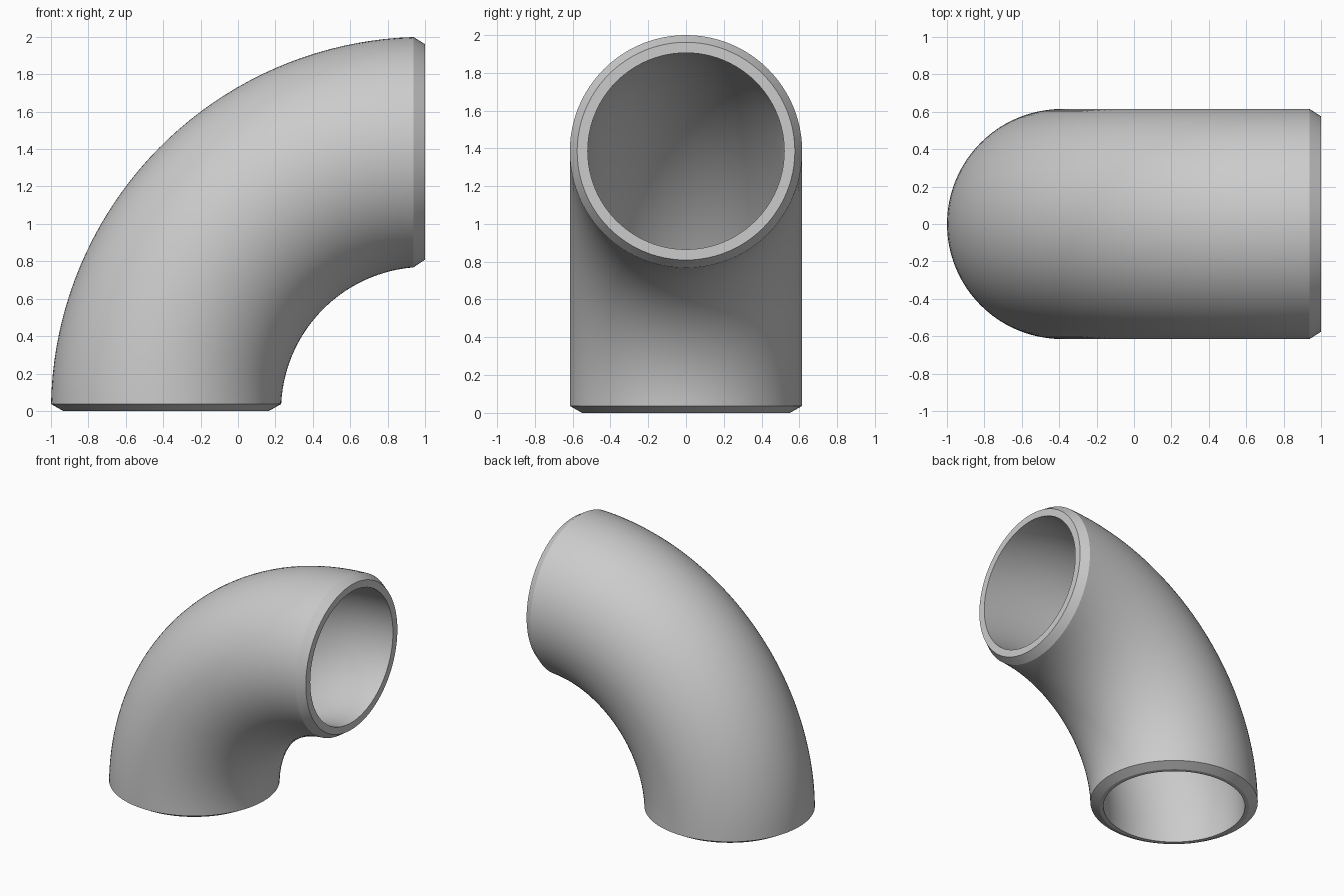
import bpy
import bmesh
from math import sin, cos, asin, pi, radians
from mathutils import Vector

cube = bpy.data.objects.get("Cube")
if cube:
    bpy.data.objects.remove(cube, do_unlink=True)

BEND = 1.385        # radius of the bend centreline, centred on x = 1, z = 0
OUTER, BORE = 0.615, 0.52
SIDES, STEPS = 96, 40

# Bevel at each end: depth along the axis and remaining rim radius
FOOT_DEPTH, FOOT_RIM = 0.037, 0.55
MOUTH_DEPTH, MOUTH_RIM = 0.062, 0.576

bm = bmesh.new()


def ring(radius, t, foot_trim=0.0, mouth_trim=0.0):
    """Cross-section at fraction t of the bend, trimmed to flat end planes."""
    verts = []
    for i in range(SIDES):
        a = 2 * pi * i / SIDES
        reach = BEND + radius * cos(a)
        start = asin(foot_trim / reach)
        end = pi / 2 - asin(mouth_trim / reach)
        b = start + (end - start) * t
        verts.append(bm.verts.new(Vector((1 - reach * cos(b), radius * sin(a), reach * sin(b)))))
    return verts


# Outer wall, mouth rim, bore back down, foot rim
rings = [ring(OUTER, k / STEPS, FOOT_DEPTH, MOUTH_DEPTH) for k in range(STEPS + 1)]
rings.append(ring(MOUTH_RIM, 1))
rings += [ring(BORE, 1 - k / STEPS) for k in range(STEPS + 1)]
rings.append(ring(FOOT_RIM, 0))

# Skin neighbouring rings into one closed shell
for k, lower in enumerate(rings):
    upper = rings[(k + 1) % len(rings)]
    for i in range(SIDES):
        j = (i + 1) % SIDES
        bm.faces.new((lower[i], lower[j], upper[j], upper[i]))
bmesh.ops.recalc_face_normals(bm, faces=bm.faces)

mesh = bpy.data.meshes.new("pipe_elbow")
bm.to_mesh(mesh)
bm.free()
elbow = bpy.data.objects.new("pipe_elbow", mesh)
bpy.context.collection.objects.link(elbow)

# Plain grey finish
grey = bpy.data.materials.new("light_grey")
grey.use_nodes = True
colour = (0.6, 0.6, 0.6, 1)
grey.diffuse_color = colour
grey.node_tree.nodes["Principled BSDF"].inputs["Base Color"].default_value = colour
mesh.materials.append(grey)

# Smooth walls with crisp bevel edges
bpy.ops.object.select_all(action="DESELECT")
elbow.select_set(True)
bpy.context.view_layer.objects.active = elbow
bpy.ops.object.shade_smooth_by_angle(angle=radians(20))
